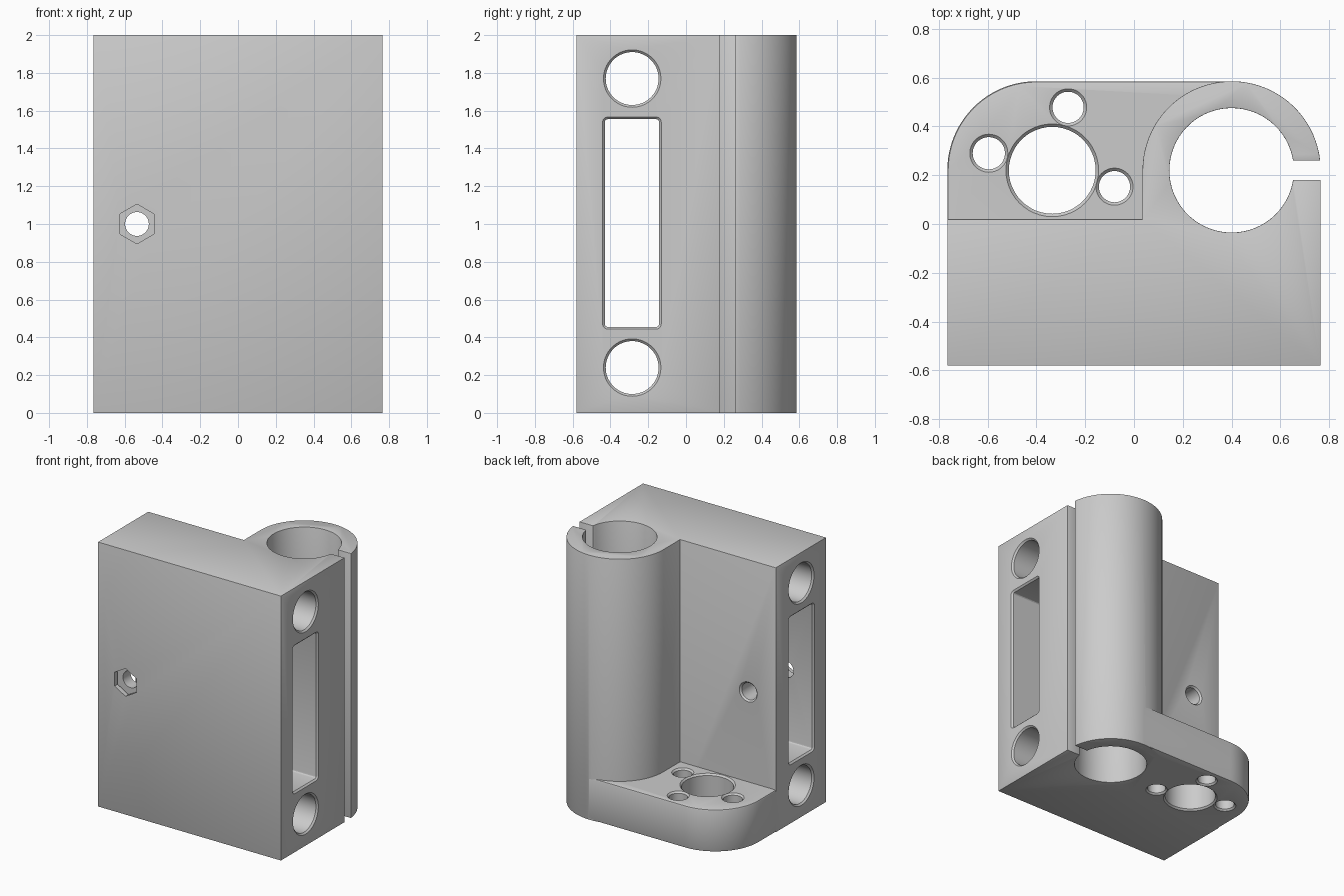
import bpy
import bmesh
from math import sin, cos, asin, pi, hypot
from mathutils import Vector

cube = bpy.data.objects.get("Cube")
if cube:
    bpy.data.objects.remove(cube, do_unlink=True)

grey = bpy.data.materials.new("light grey")
grey.use_nodes = True
grey.diffuse_color = (0.6, 0.6, 0.6, 1)
grey.node_tree.nodes["Principled BSDF"].inputs["Base Color"].default_value = (0.6, 0.6, 0.6, 1)

# Main dimensions
SIDE, FRONT, BACK, STEP = 0.765, -0.58, 0.585, 0.02
HEIGHT, PLATE, EDGE = 2.0, 0.32, 0.012
CX, CY, OUTER, BORE, GAP = 0.4, 0.22, 0.365, 0.255, 0.04


def arc(cx, cy, r, a0, a1, n):
    return [(cx + r * cos(a0 + (a1 - a0) * i / n),
             cy + r * sin(a0 + (a1 - a0) * i / n)) for i in range(n + 1)]


def add_object(name, bm):
    bmesh.ops.recalc_face_normals(bm, faces=bm.faces)
    mesh = bpy.data.meshes.new(name)
    bm.to_mesh(mesh)
    bm.free()
    obj = bpy.data.objects.new(name, mesh)
    bpy.context.collection.objects.link(obj)
    mesh.materials.append(grey)
    return obj


def extrude_profile(name, points, height, wants_bevel):
    """Extrude an outline upward and soften the sharp edges that are exposed."""
    bm = bmesh.new()
    face = bm.faces.new([bm.verts.new((x, y, 0)) for x, y in points])
    new = bmesh.ops.extrude_face_region(bm, geom=[face])["geom"]
    bmesh.ops.translate(bm, vec=(0, 0, height),
                        verts=[v for v in new if isinstance(v, bmesh.types.BMVert)])
    bmesh.ops.recalc_face_normals(bm, faces=bm.faces)
    sharp = [e for e in bm.edges if e.calc_face_angle(0) > 0.5
             and wants_bevel((e.verts[0].co + e.verts[1].co) / 2)]
    bmesh.ops.bevel(bm, geom=sharp, offset=EDGE, segments=2, profile=0.5,
                    affect="EDGES", clamp_overlap=True)
    return add_object(name, bm)


def cut(target, axis, centres, r, start, end, sides=64, turn=0.0):
    """Cut a hole with flared rims; several centres give a rounded slot."""
    n = sides // len(centres)
    bm = bmesh.new()
    rings = []
    for w, grow in ((start - EDGE, 2 * EDGE), (start + EDGE, 0),
                    (end - EDGE, 0), (end + EDGE, 2 * EDGE)):
        ring = []
        for k, (u, v) in enumerate(centres):
            for i in range(n):
                a = turn + 2 * pi * (k + i / max(n - (len(centres) > 1), 1) / len(centres)) \
                    if len(centres) > 1 else turn + 2 * pi * i / n
                if len(centres) > 1:
                    a = turn + pi / 2 * (k + i / (n - 1))
                p, q = u + (r + grow) * cos(a), v + (r + grow) * sin(a)
                co = {"X": (w, p, q), "Y": (p, w, q), "Z": (p, q, w)}[axis]
                ring.append(bm.verts.new(Vector(co)))
        rings.append(ring)
    for low, high in zip(rings, rings[1:]):
        for i in range(len(low)):
            j = (i + 1) % len(low)
            bm.faces.new((low[i], low[j], high[j], high[i]))
    bm.faces.new(rings[0])
    bm.faces.new(rings[-1])
    cutter = add_object("hole_cutter", bm)
    cutter.hide_render = True
    mod = target.modifiers.new("hole", "BOOLEAN")
    mod.operation, mod.solver, mod.object = "DIFFERENCE", "EXACT", cutter
    bpy.context.view_layer.objects.active = target
    bpy.ops.object.modifier_apply(modifier=mod.name)
    bpy.data.objects.remove(cutter, do_unlink=True)


# Block with the split rod clamp on its back
a_in, a_out = asin(GAP / BORE), asin(GAP / OUTER)
outline = [(-SIDE, FRONT), (SIDE, FRONT), (SIDE, CY - GAP)]
outline += arc(CX, CY, BORE, -a_in, a_in - 2 * pi, 64)
outline += arc(CX, CY, OUTER, a_out, pi, 40)
outline += [(CX - OUTER, STEP), (-SIDE, STEP)]


def body_edge(m):
    hidden = (m.z < EDGE and m.y > 0 and m.x < CX
              and hypot(m.x - CX, m.y - CY) > 0.3)
    return not hidden


body = extrude_profile("clamp_block", outline, HEIGHT, body_edge)

# Rounded base plate, tucked into the block and the clamp wall
base = [(-SIDE, -0.05), (0.09, -0.05)]
base += arc(CX, CY, 0.31, pi, pi / 2, 20)
base += [(CX, BACK)]
base += arc(-0.4, CY, OUTER, pi / 2, pi, 24)
plate = extrude_profile(
    "base_plate", base, PLATE,
    lambda m: m.x < -0.4 or (m.y > BACK - 0.005 and m.x < CX - 0.01))

# Cross holes and the long slot through the block
for z in (0.24, 1.77):
    cut(body, "X", [(-0.285, z)], 0.14, -SIDE, SIDE)
lo_y, hi_y, lo_z, hi_z, corner = -0.43, -0.143, 0.455, 1.555, 0.015
cut(body, "X", [(hi_y - corner, hi_z - corner), (lo_y + corner, hi_z - corner),
                (lo_y + corner, lo_z + corner), (hi_y - corner, lo_z + corner)],
    corner, -SIDE, SIDE, sides=16)

# Screw hole with a hexagonal nut pocket on the front
cut(body, "Y", [(-0.535, 1.0)], 0.063, FRONT, STEP, sides=40)
bm_pocket_end = FRONT + 0.06
cut(body, "Y", [(-0.535, 1.0)], 0.105, FRONT - EDGE, bm_pocket_end - EDGE, sides=6, turn=pi / 2)

# Round holes through the base plate
for x, y, r in ((-0.335, 0.22, 0.178), (-0.27, 0.478, 0.064),
                (-0.595, 0.29, 0.066), (-0.08, 0.153, 0.064)):
    cut(plate, "Z", [(x, y)], r, 0, PLATE, sides=48)

# Smooth the curved walls and keep the corners crisp
bpy.ops.object.select_all(action="DESELECT")
for obj in (body, plate):
    obj.select_set(True)
bpy.context.view_layer.objects.active = body
bpy.ops.object.shade_smooth_by_angle(angle=0.5)
